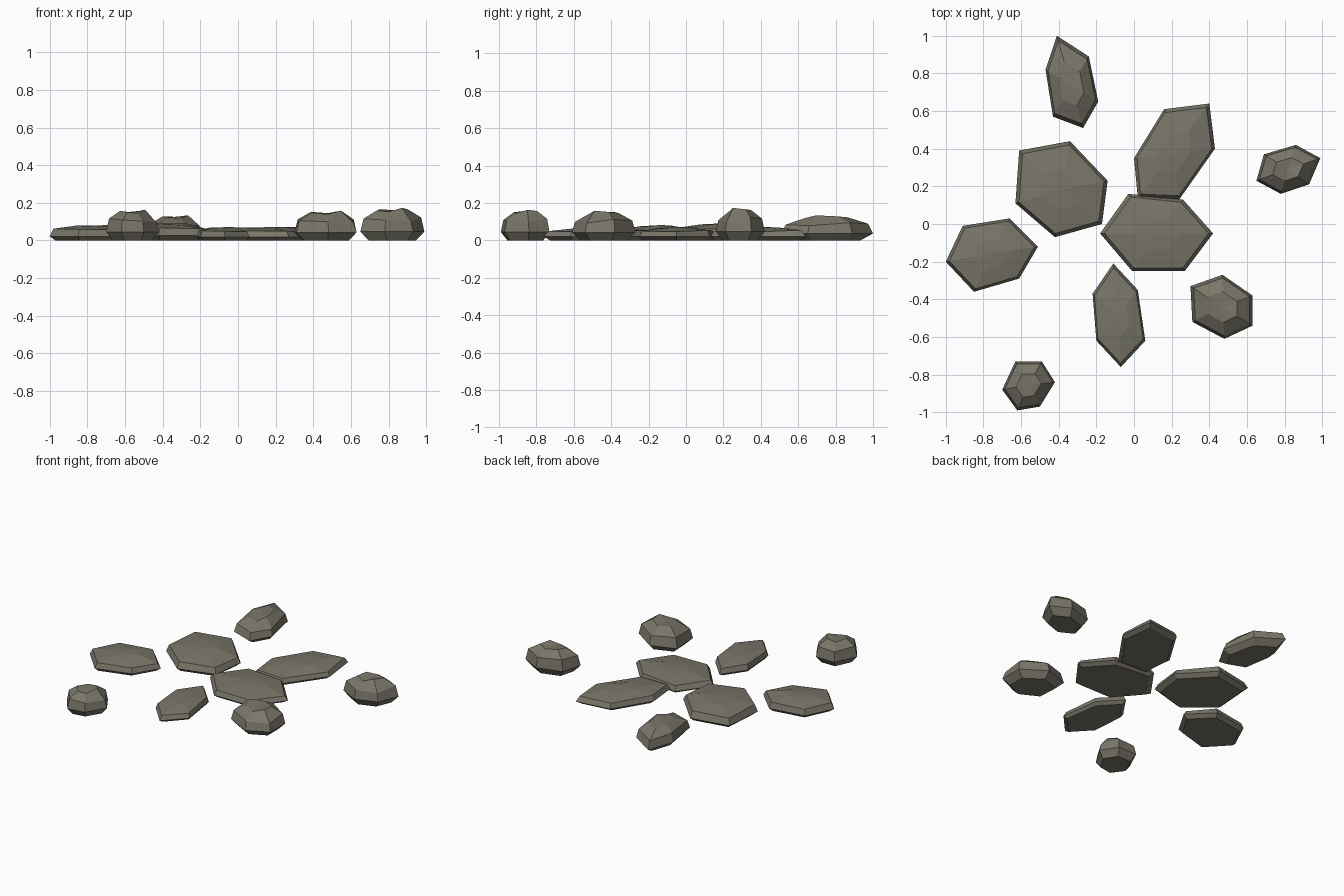
import bpy, bmesh
from mathutils import Vector

if "Cube" in bpy.data.objects:
    bpy.data.objects.remove(bpy.data.objects["Cube"])

stone_mat = bpy.data.materials.new("grey olive stone")
stone_mat.diffuse_color = (0.19, 0.18, 0.14, 1)
stone_mat.use_nodes = True
stone_mat.node_tree.nodes["Principled BSDF"].inputs["Base Color"].default_value = stone_mat.diffuse_color

# Ring profiles: (scale about centre, z as share of height)
FLAT = [(0.88, 0.0), (1.0, 0.28), (0.92, 0.72), (0.42, 0.97)]
ROUND = [(0.74, 0.0), (1.0, 0.27), (0.90, 0.64), (0.48, 0.93)]


def stone(name, outline, height, profile, top):
    """Six-sided stone: stacked scaled copies of its outline, capped by a centre point."""
    pts = [Vector(p) for p in outline]
    c = sum(pts, Vector((0, 0))) / len(pts)
    n = len(pts)
    bm = bmesh.new()
    rings = []
    for k, (s, t) in enumerate(profile):
        ring = []
        for i, p in enumerate(pts):
            q = c + (p - c) * s
            wob = 0.0 if k == 0 else 0.06 * ((i * 5 + k * 3) % 4 - 1.5) / 1.5
            ring.append(bm.verts.new((q.x, q.y, max(0, height * (t + wob * (k > 1))))))
        rings.append(ring)
    bm.faces.new(rings[0])
    for a, b in zip(rings, rings[1:]):
        for i in range(n):
            j = (i + 1) % n
            bm.faces.new((a[i], a[j], b[j], b[i]))
    tip = bm.verts.new((c.x, c.y, height * top))
    for i in range(n):
        bm.faces.new((rings[-1][i], rings[-1][(i + 1) % n], tip))
    bmesh.ops.recalc_face_normals(bm, faces=bm.faces)
    me = bpy.data.meshes.new(name)
    bm.to_mesh(me)
    bm.free()
    me.materials.append(stone_mat)
    ob = bpy.data.objects.new(name, me)
    bpy.context.collection.objects.link(ob)


# Flat paving stones
stone("centre_slab", [(-.03, .16), (.26, .13), (.42, -.05), (.27, -.25), (-.01, -.25), (-.18, -.05)], .07, FLAT, 1)
stone("back_slab", [(.16, .61), (.40, .64), (.43, .40), (.24, .13), (.02, .14), (0, .35)], .07, FLAT, 1)
stone("left_slab", [(-.61, .39), (-.34, .44), (-.14, .23), (-.17, 0), (-.42, -.07), (-.63, .11)], .09, FLAT, 1)
stone("far_left_slab", [(-.91, -.01), (-.66, .03), (-.51, -.12), (-.61, -.29), (-.85, -.36), (-1, -.20)], .08, FLAT, 1)
stone("front_slab", [(-.11, -.21), (.02, -.35), (.06, -.62), (-.07, -.76), (-.20, -.62), (-.22, -.37)], .07, FLAT, 1)

# Taller rocks
stone("back_rock", [(-.41, 1), (-.24, .89), (-.19, .65), (-.27, .51), (-.43, .57), (-.47, .82)], .135, ROUND, .93)
stone("right_front_rock", [(.47, -.27), (.63, -.38), (.63, -.54), (.48, -.61), (.31, -.52), (.30, -.33)], .16, ROUND, .90)
stone("left_front_rock", [(-.63, -.73), (-.49, -.73), (-.42, -.84), (-.50, -.97), (-.62, -.99), (-.70, -.88)], .165, ROUND, .90)
stone("right_rock", [(.86, .42), (.99, .35), (.93, .21), (.78, .16), (.65, .23), (.69, .37)], .175, ROUND, .90)
